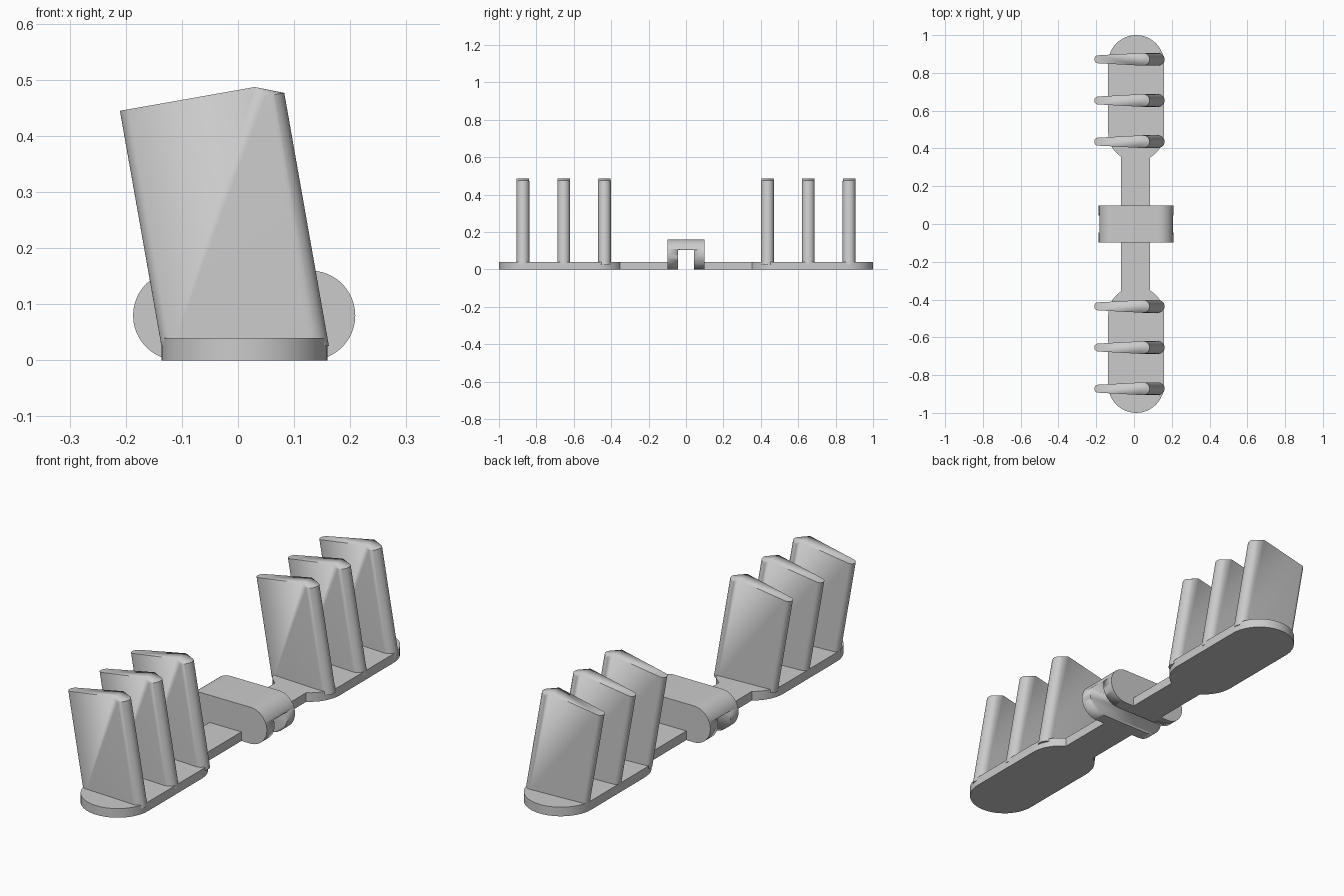
import bpy, bmesh
from math import sin, cos, pi, radians
from mathutils import Vector

cube = bpy.data.objects.get("Cube")
if cube:
    bpy.data.objects.remove(cube, do_unlink=True)

grey = bpy.data.materials.new("plain_grey")
grey.use_nodes = True
grey.diffuse_color = (0.6, 0.6, 0.6, 1)
grey.node_tree.nodes["Principled BSDF"].inputs["Base Color"].default_value = (0.6, 0.6, 0.6, 1)


def finish(name, bm):
    """Turn a bmesh into a smooth-by-angle object."""
    bmesh.ops.recalc_face_normals(bm, faces=bm.faces)
    mesh = bpy.data.meshes.new(name)
    bm.to_mesh(mesh)
    bm.free()
    mesh.materials.append(grey)
    obj = bpy.data.objects.new(name, mesh)
    bpy.context.collection.objects.link(obj)
    bpy.ops.object.select_all(action='DESELECT')
    obj.select_set(True)
    bpy.context.view_layer.objects.active = obj
    bpy.ops.object.shade_smooth_by_angle(angle=radians(25))
    return obj


def extrude(name, points, offset):
    """Extrude a closed outline along an offset vector."""
    bm = bmesh.new()
    face = bm.faces.new([bm.verts.new(p) for p in points])
    extruded = bmesh.ops.extrude_face_region(bm, geom=[face])["geom"]
    moved = [v for v in extruded if isinstance(v, bmesh.types.BMVert)]
    bmesh.ops.translate(bm, verts=moved, vec=offset)
    return finish(name, bm)


def arc(cu, cv, r, start, n=24):
    """Half circle running counter-clockwise from a start angle."""
    return [(cu + r * cos(start + pi * i / n), cv + r * sin(start + pi * i / n))
            for i in range(n + 1)]


def rectangle(x0, x1, y0, y1):
    return [(x0, y0, 0), (x1, y0, 0), (x1, y1, 0), (x0, y1, 0)]


THICK = 0.04
LEAN = radians(10)
AXIS_U = Vector((cos(LEAN), 0, sin(LEAN)))
AXIS_V = Vector((-sin(LEAN), 0, cos(LEAN)))


def fin(name, y):
    """Leaning tapered blade: thin rounded edge, thick rounded edge with sloped tip."""
    thin = arc(-0.109, 0, 0.021, pi / 2)
    thick = arc(0.13, 0, 0.034, -pi / 2)
    tip = [(0.114, -0.033), (0.114, 0.033)]
    rim, peak, foot = 0.455, 0.4745, 0.026
    points = [(u, w, (foot - u * sin(LEAN)) / cos(LEAN)) for u, w in thin + thick]
    points += [(u, w, rim) for u, w in thick]
    points += [(u, w, peak) for u, w in thin + tip]
    bm = bmesh.new()
    for u, w, v in points:
        bm.verts.new(AXIS_U * u + AXIS_V * v + Vector((0, y + w, 0)))
    hull = bmesh.ops.convex_hull(bm, input=bm.verts)
    loose = {g for g in hull["geom_interior"] + hull["geom_unused"]
             if isinstance(g, bmesh.types.BMVert)}
    bmesh.ops.delete(bm, geom=list(loose), context='VERTS')
    bmesh.ops.dissolve_limit(bm, angle_limit=radians(0.5), verts=bm.verts, edges=bm.edges)
    finish(name, bm)


# Two mirrored halves: rounded pad, narrow arm and three fins
for side, label in ((-1, "front"), (1, "back")):
    near, far = sorted((side * 0.481, side * 0.852))
    outline = arc(0.0115, far, 0.148, 0) + arc(0.0115, near, 0.148, pi)
    extrude(label + "_pad", [(x, y, 0) for x, y in outline], (0, 0, THICK))
    y0, y1 = sorted((side * 0.05, side * 0.37))
    extrude(label + "_arm", rectangle(-0.07, 0.085, y0, y1), (0, 0, THICK))
    for i in range(3):
        fin(f"{label}_fin_{i + 1}", side * (0.436 + 0.218 * i))

# Capsule-shaped centre clip with a channel cut through its underside
capsule = arc(0.129, 0.08, 0.08, -pi / 2) + arc(-0.107, 0.08, 0.08, pi / 2)
clip = extrude("centre_clip", [(x, -0.098, z) for x, z in capsule], (0, 0.196, 0))
cutter = extrude("channel_cutter",
                 [(x, y, -0.1) for x, y, z in rectangle(-0.4, 0.4, -0.044, 0.044)],
                 (0, 0, 0.204))
cutter.hide_render = True
cut = clip.modifiers.new("channel", 'BOOLEAN')
cut.operation = 'DIFFERENCE'
cut.solver = 'EXACT'
cut.object = cutter
bpy.context.view_layer.objects.active = clip
bpy.ops.object.modifier_move_to_index(modifier=cut.name, index=0)
bpy.ops.object.modifier_apply(modifier=cut.name)
bpy.data.objects.remove(cutter, do_unlink=True)
